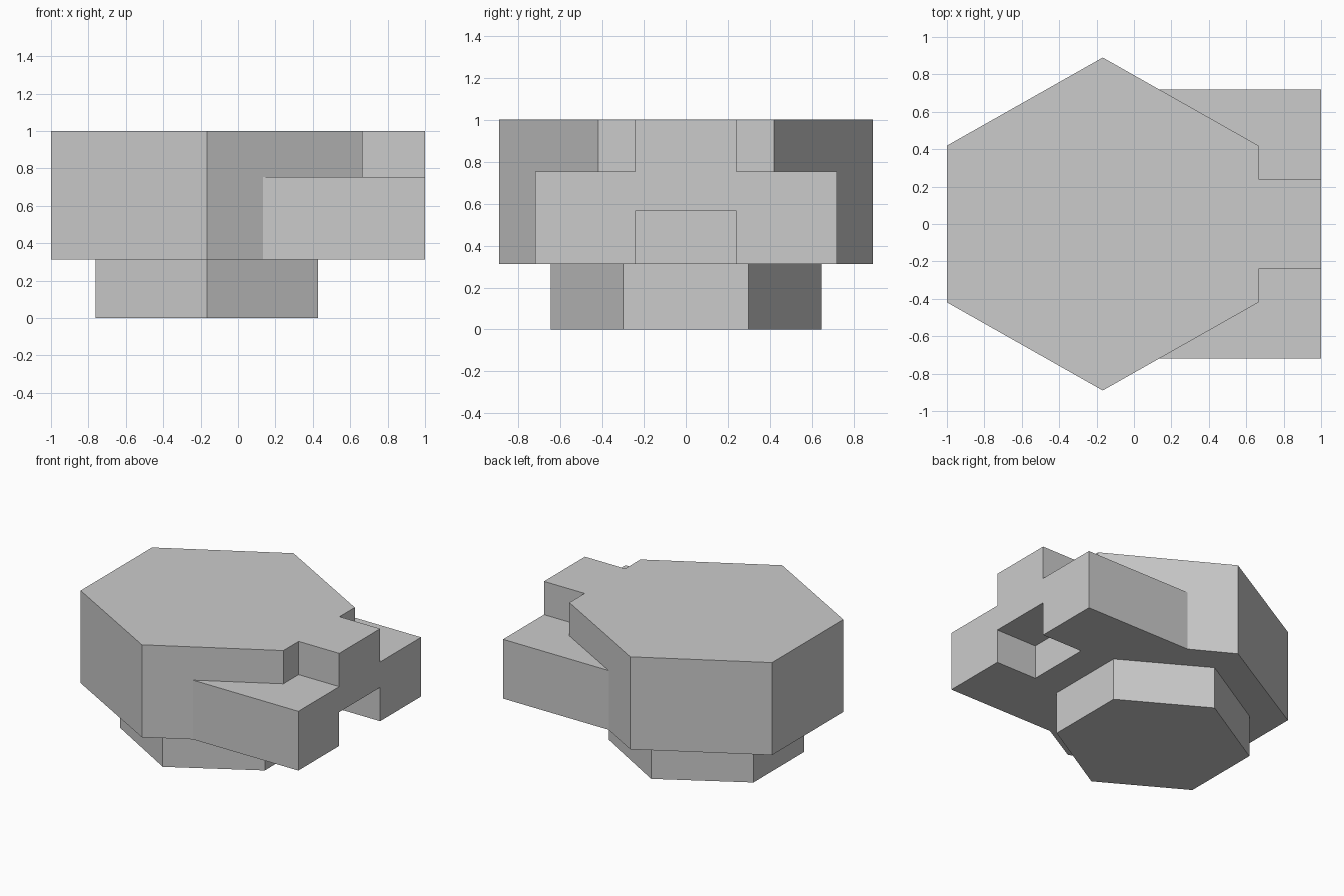
import bpy, bmesh
from mathutils import Vector

if "Cube" in bpy.data.objects:
    bpy.data.objects.remove(bpy.data.objects["Cube"])


def extrude_profile(name, points, offset):
    """Make a closed solid by extruding a flat outline along an offset."""
    bm = bmesh.new()
    face = bm.faces.new([bm.verts.new(p) for p in points])
    moved = bmesh.ops.extrude_face_region(bm, geom=[face])["geom"]
    verts = [g for g in moved if isinstance(g, bmesh.types.BMVert)]
    bmesh.ops.translate(bm, verts=verts, vec=Vector(offset))
    bmesh.ops.recalc_face_normals(bm, faces=bm.faces)
    mesh = bpy.data.meshes.new(name)
    bm.to_mesh(mesh)
    bm.free()
    obj = bpy.data.objects.new(name, mesh)
    bpy.context.collection.objects.link(obj)
    return obj


def hex_prism(name, half_x, tip_y, side_y, z0, z1, cx=-0.167):
    """Six-sided prism with its points towards +y and -y."""
    outline = [(cx, -tip_y), (cx + half_x, -side_y), (cx + half_x, side_y),
               (cx, tip_y), (cx - half_x, side_y), (cx - half_x, -side_y)]
    return extrude_profile(name, [(x, y, z0) for x, y in outline], (0, 0, z1 - z0))


BASE_TOP, NOTCH_TOP, STEP, TOP = 0.313, 0.564, 0.753, 1.0

# Small hexagonal foot and large hexagonal body
hex_prism("foot", 0.596, 0.645, 0.298, 0, BASE_TOP)
body = hex_prism("body", 0.833, 0.89, 0.419, BASE_TOP, TOP)

# Stepped connector: raised middle, two wide shoulders, notch underneath
half = [(0.24, NOTCH_TOP), (0.24, BASE_TOP), (0.72, BASE_TOP),
        (0.72, STEP), (0.24, STEP), (0.24, TOP)]
section = half + [(-y, z) for y, z in reversed(half)]
connector = extrude_profile("connector", [(0, y, z) for y, z in section], (1, 0, 0))
connector.hide_render = True
connector.hide_viewport = True

# Merge the connector into the body
union = body.modifiers.new("join_connector", "BOOLEAN")
union.operation = "UNION"
union.solver = "EXACT"
union.object = connector
